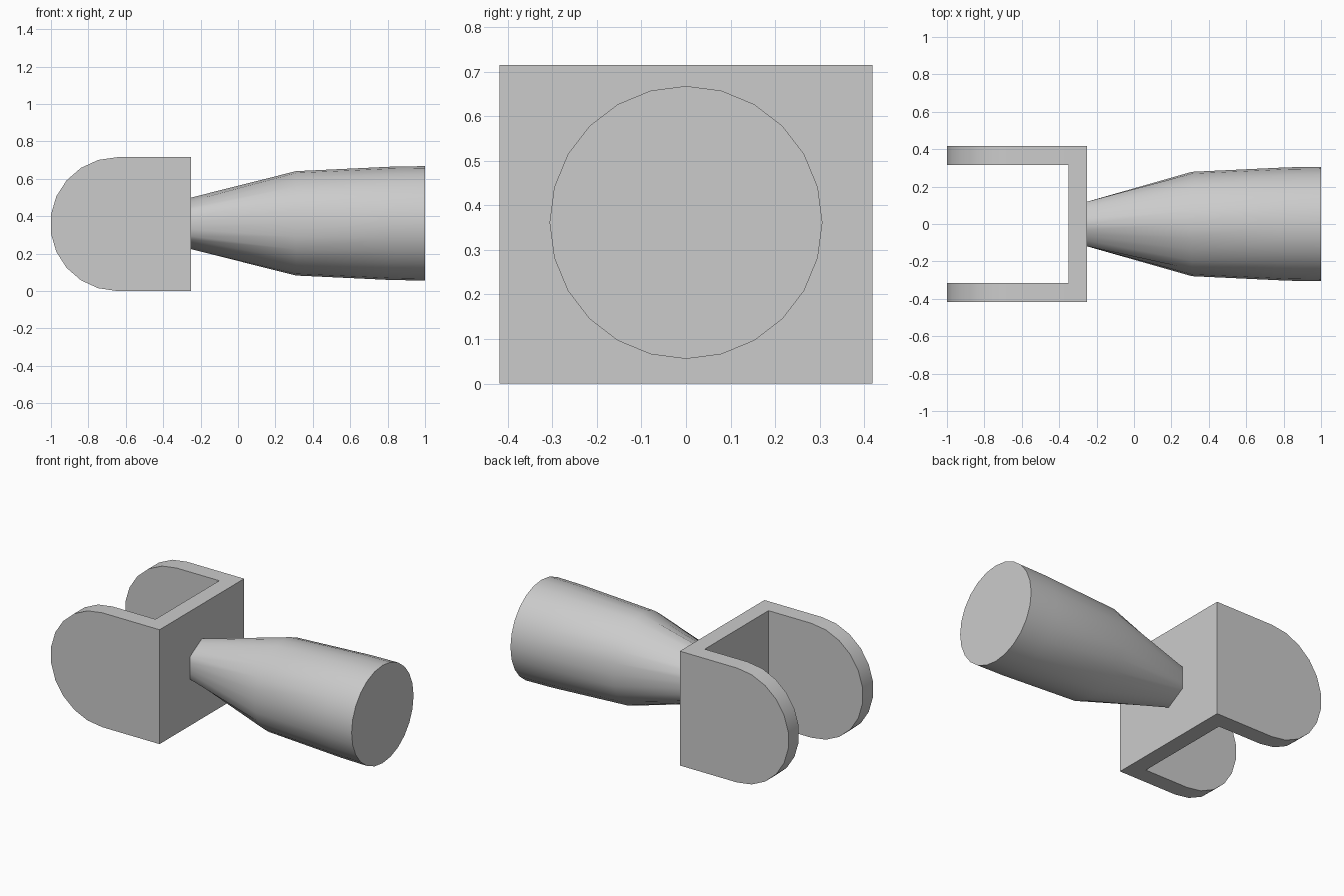
import bpy, bmesh
from math import sin, cos, pi, radians

cube = bpy.data.objects.get("Cube")
if cube:
    bpy.data.objects.remove(cube)

grey = bpy.data.materials.new("plain grey")
grey.use_nodes = True
colour = (0.6, 0.6, 0.6, 1)
grey.diffuse_color = colour
grey.node_tree.nodes["Principled BSDF"].inputs["Base Color"].default_value = colour

HEIGHT = 0.715
MID = HEIGHT / 2
BACK, PLATE_IN, PLATE_OUT = -1.0, -0.35, -0.25
ARM_IN, ARM_OUT = 0.315, 0.418


def loft(name, rings):
    """Skin a list of equal-length point rings and cap both ends."""
    bm = bmesh.new()
    loops = [[bm.verts.new(p) for p in ring] for ring in rings]
    n = len(loops[0])
    for a, b in zip(loops, loops[1:]):
        for i in range(n):
            j = (i + 1) % n
            bm.faces.new((a[i], a[j], b[j], b[i]))
    bm.faces.new(loops[0])
    bm.faces.new(loops[-1])
    bmesh.ops.recalc_face_normals(bm, faces=bm.faces)
    mesh = bpy.data.meshes.new(name)
    bm.to_mesh(mesh)
    bm.free()
    mesh.materials.append(grey)
    obj = bpy.data.objects.new(name, mesh)
    bpy.context.collection.objects.link(obj)
    bpy.ops.object.select_all(action="DESELECT")
    obj.select_set(True)
    bpy.context.view_layer.objects.active = obj
    bpy.ops.object.shade_smooth_by_angle(angle=radians(30))
    return obj


# Fork arms: rounded at the free end, flush with the plate
STEPS = 11
centre = BACK + MID * cos(pi / (2 * STEPS))
arc = [(centre - MID * sin(pi * i / STEPS), MID + MID * cos(pi * i / STEPS))
       for i in range(STEPS + 1)]
outline = arc + [(PLATE_IN, 0), (PLATE_IN, HEIGHT)]
for name, side in (("front_arm", -1), ("back_arm", 1)):
    loft(name, [[(x, side * y, z) for x, z in outline] for y in (ARM_IN, ARM_OUT)])

# Cross plate joining the arms
loft("cross_plate", [[(x, -ARM_OUT, 0), (x, ARM_OUT, 0),
                      (x, ARM_OUT, HEIGHT), (x, -ARM_OUT, HEIGHT)]
                     for x in (PLATE_IN, PLATE_OUT)])

# Handle: a hexagonal root that swells into a round grip
SIDES = 24


def ring(x, radius, hexagonal=False):
    points = []
    for i in range(SIDES):
        a = 2 * pi * i / SIDES
        r = radius
        if hexagonal:
            r *= cos(pi / 6) / cos(a % (pi / 3) - pi / 6)
        points.append((x, r * sin(a), MID + 0.004 + r * cos(a)))
    return points


loft("handle", [ring(PLATE_OUT, 0.138, True), ring(0.31, 0.279),
                ring(0.82, 0.303), ring(1.0, 0.306)])
